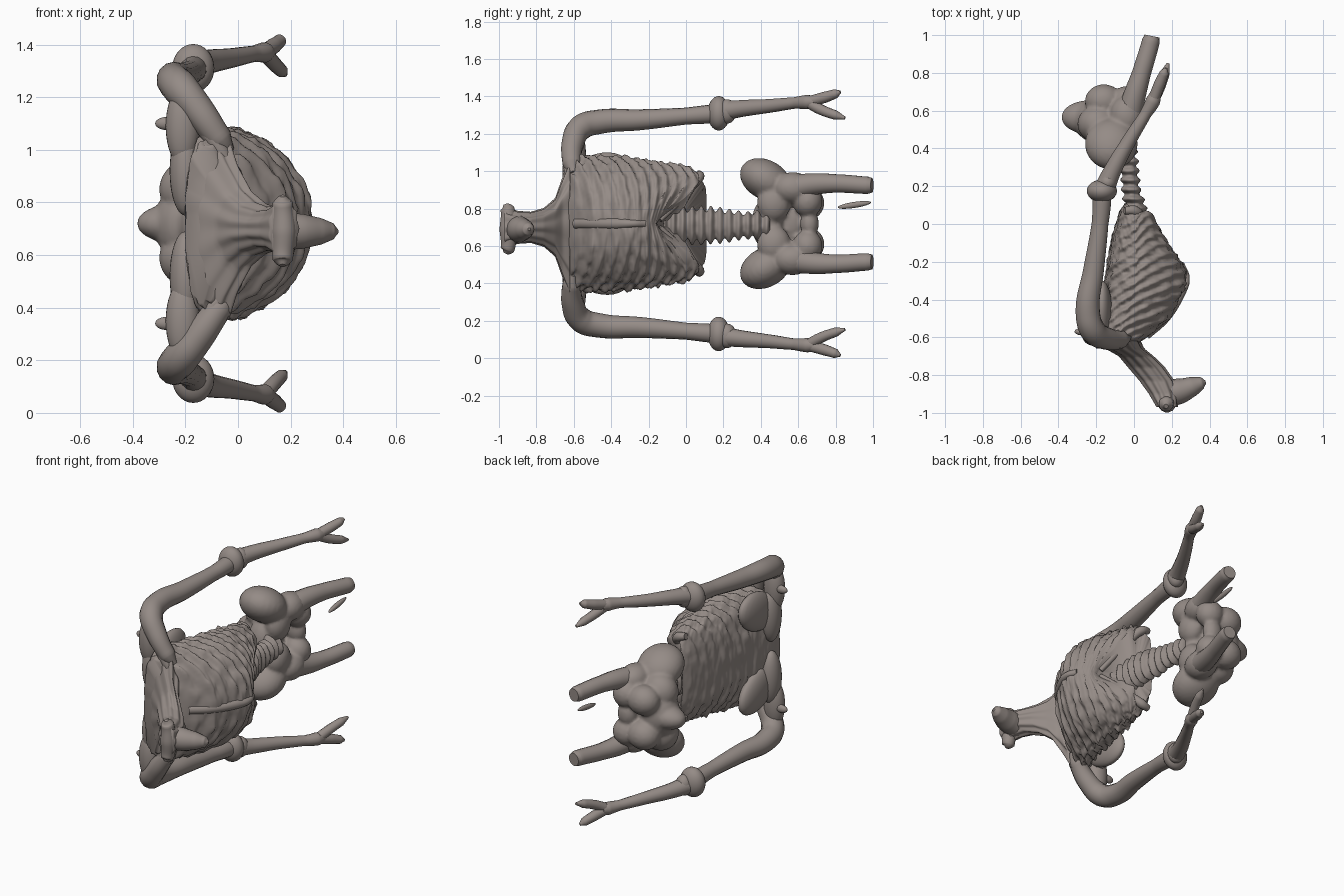
import bpy, bmesh, math
from mathutils import Vector, Matrix, noise

C = 0.72  # height of the body's mirror plane
mat = bpy.data.materials.new("old_bone")
mat.diffuse_color = (0.30, 0.26, 0.24, 1)


def finish(name, bm):
    bmesh.ops.recalc_face_normals(bm, faces=bm.faces)
    me = bpy.data.meshes.new(name)
    bm.to_mesh(me)
    bm.free()
    for p in me.polygons:
        p.use_smooth = True
    ob = bpy.data.objects.new(name, me)
    bpy.context.collection.objects.link(ob)
    me.materials.append(mat)
    return ob


def tube(name, pts):
    """Smooth bone through points (x, y, z, radius)."""
    cu = bpy.data.curves.new(name, 'CURVE')
    cu.dimensions = '3D'
    cu.bevel_depth = 1
    cu.bevel_resolution = 5
    cu.resolution_u = 8
    cu.use_fill_caps = True
    sp = cu.splines.new('BEZIER')
    sp.bezier_points.add(len(pts) - 1)
    for bp, (x, y, z, r) in zip(sp.bezier_points, pts):
        bp.co = (x, y, z)
        bp.radius = r
        bp.handle_left_type = bp.handle_right_type = 'AUTO'
    ob = bpy.data.objects.new(name, cu)
    bpy.context.collection.objects.link(ob)
    cu.materials.append(mat)
    return ob


def loft(name, prof, steps, n, shape, hollow=None):
    """Skin along y; prof rows are (y, back x, front x, half height)."""
    bm = bmesh.new()
    rings = []
    y0, y1 = prof[0][0], prof[-1][0]
    for i in range(steps + 1):
        y = y0 + (y1 - y0) * i / steps
        k = 0
        while k < len(prof) - 2 and prof[k + 1][0] < y:
            k += 1
        a, b = prof[k], prof[k + 1]
        t = (y - a[0]) / (b[0] - a[0])
        xb, xf, h = (a[j] + (b[j] - a[j]) * t for j in (1, 2, 3))
        rings.append([bm.verts.new(shape(y, (xb + xf) / 2, (xf - xb) / 2, h,
                                         2 * math.pi * j / n)) for j in range(n)])
    for r, s in zip(rings, rings[1:]):
        for j in range(n):
            bm.faces.new((r[j], r[(j + 1) % n], s[(j + 1) % n], s[j]))
    bm.faces.new(rings[0])
    if hollow:
        tip = bm.verts.new(hollow)
        for j in range(n):
            bm.faces.new((rings[-1][j], rings[-1][(j + 1) % n], tip))
    else:
        bm.faces.new(rings[-1])
    return finish(name, bm)


def blob(bm, loc, size, rot=0.0):
    m = Matrix.Translation(loc) @ Matrix.Rotation(rot, 4, 'X') @ Matrix.Diagonal((*size, 1))
    bmesh.ops.create_uvsphere(bm, u_segments=24, v_segments=16, radius=1, matrix=m)


# Rib cage: slanted rib ridges, rough skin and an arched lower margin
def rib_shape(y, cx, rx, h, a):
    c, s = math.cos(a), math.sin(a)
    front = max(c, 0)
    ph = (y - 0.14 * c) / 0.066 * 2 * math.pi
    k = 1 + 0.035 * max(-0.5, math.sin(ph)) * min(1, abs(s) * 2.5)
    k += 0.05 * noise.noise(Vector((c * 4, y * 18, s * 5)))
    k += 0.03 * noise.noise(Vector((c * 9, y * 45, s * 11)))
    low = max(0, (y + 0.35) / 0.45)
    yy = y - 0.26 * low ** 2 * front * (1 - abs(s)) - 0.05 * low * abs(s) ** 6
    xx = c ** 1.45 if c > 0 else -abs(c) ** 0.8
    mid = cx - 0.25 * rx  # widest line sits towards the back
    return (mid + (1.25 if c > 0 else 0.75) * rx * k * xx, yy,
            C + h * k * math.copysign(abs(s) ** 0.9, s))


loft("rib_cage", [(-0.66, -0.20, -0.02, 0.30), (-0.60, -0.20, 0.07, 0.355),
                  (-0.50, -0.19, 0.19, 0.355), (-0.32, -0.16, 0.28, 0.35),
                  (-0.20, -0.14, 0.27, 0.335), (-0.08, -0.12, 0.22, 0.32),
                  (0.06, -0.08, 0.17, 0.30), (0.11, -0.05, 0.15, 0.26)],
     150, 96, rib_shape, (-0.05, -0.06, C))

# Breastbone
tube("breastbone", [(0.06, -0.585, C, 0.03), (0.165, -0.49, C, 0.03),
                    (0.245, -0.36, C, 0.03), (0.275, -0.29, C, 0.02),
                    (0.25, -0.22, C, 0.02)])


# Neck with stringy muscle, spreading into the shoulders
def neck_shape(y, cx, rx, h, a):
    k = 1 + 0.05 * math.cos(a * 11)
    return (cx + rx * k * math.cos(a), y, C - 0.02 + h * k * math.sin(a))


loft("neck", [(-0.97, 0.12, 0.23, 0.11), (-0.90, 0.08, 0.23, 0.085),
              (-0.83, 0.03, 0.21, 0.08), (-0.76, -0.03, 0.16, 0.10),
              (-0.70, -0.08, 0.10, 0.15), (-0.66, -0.15, 0.05, 0.26),
              (-0.62, -0.20, 0.03, 0.36)], 40, 88, neck_shape)

# Skull stump: cross bar at the end and jaw pointing forwards
tube("skull_base", [(0.17, -0.965, 0.56, 0.012), (0.17, -0.955, 0.58, 0.038),
                    (0.175, -0.95, 0.69, 0.048), (0.17, -0.955, 0.80, 0.038),
                    (0.17, -0.965, 0.825, 0.012)])
tube("jaw", [(0.15, -0.90, 0.69, 0.075), (0.24, -0.885, 0.69, 0.068),
             (0.31, -0.86, 0.69, 0.052), (0.36, -0.842, 0.69, 0.032),
             (0.38, -0.838, 0.69, 0.008)])


# Lumbar spine with stacked discs
def spine_shape(y, cx, rx, h, a):
    k = 1 + 0.18 * math.sin((y - 0.02) / 0.05 * 2 * math.pi)
    k += 0.1 * noise.noise(Vector((math.cos(a) * 2, y * 25, math.sin(a) * 2)))
    return (cx + rx * k * math.cos(a), y, C - 0.01 + h * k * math.sin(a))


loft("spine", [(-0.12, -0.09, 0.07, 0.09), (0.10, -0.05, 0.06, 0.09),
               (0.18, -0.06, 0.03, 0.085), (0.30, -0.07, 0.02, 0.065),
               (0.45, -0.16, 0.0, 0.07)], 110, 32, spine_shape)

# Pelvis: fused lumps
bm = bmesh.new()
blob(bm, (-0.24, 0.565, C), (0.145, 0.09, 0.075))
blob(bm, (-0.20, 0.55, C), (0.12, 0.12, 0.15))
blob(bm, (-0.12, 0.44, C), (0.10, 0.09, 0.14))
for s in (1, -1):
    blob(bm, (-0.12, 0.425, C + s * 0.235), (0.14, 0.145, 0.105), -s * 0.5)
    blob(bm, (-0.19, 0.53, C + s * 0.13), (0.11, 0.10, 0.11))
    blob(bm, (-0.04, 0.57, C + s * 0.19), (0.09, 0.11, 0.085))
    blob(bm, (-0.16, 0.65, C + s * 0.11), (0.10, 0.09, 0.09))
    blob(bm, (-0.04, 0.65, C + s * 0.12), (0.085, 0.08, 0.085))
    blob(bm, (-0.05, 0.47, C + s * 0.11), (0.07, 0.09, 0.10))
blob(bm, (-0.05, 0.66, C), (0.06, 0.05, 0.08))
pelvis = finish("pelvis", bm)
rm = pelvis.modifiers.new("fuse", 'REMESH')
rm.mode = 'VOXEL'
rm.voxel_size = 0.011
rm.use_smooth_shade = True
sm = pelvis.modifiers.new("soften", 'SMOOTH')
sm.iterations = 3

# Paired parts
for s, side in ((1, "upper"), (-1, "lower")):
    def P(*rows):
        return [(x, y, C + s * d, r) for x, y, d, r in rows]
    tube(f"{side}_upper_arm", P((-0.03, -0.60, 0.27, 0.02), (-0.07, -0.61, 0.32, 0.05),
                                (-0.15, -0.605, 0.43, 0.06), (-0.22, -0.56, 0.515, 0.068),
                                (-0.245, -0.46, 0.545, 0.065), (-0.215, -0.25, 0.555, 0.056),
                                (-0.18, 0.0, 0.575, 0.045), (-0.17, 0.12, 0.585, 0.05),
                                (-0.17, 0.18, 0.59, 0.05)))
    # collarbone, and shoulder blade with its web and spike
    tube(f"{side}_collarbone", P((0.03, -0.59, 0.04, 0.025), (-0.02, -0.61, 0.18, 0.028),
                                 (-0.10, -0.62, 0.33, 0.035), (-0.19, -0.59, 0.44, 0.04)))
    bm = bmesh.new()
    blob(bm, (-0.21, -0.59, C + s * 0.37), (0.065, 0.055, 0.15))
    blob(bm, (-0.17, -0.47, C + s * 0.25), (0.055, 0.18, 0.12), s * 0.4)
    blob(bm, (-0.20, -0.57, C + s * 0.20), (0.06, 0.07, 0.17))
    blob(bm, (-0.27, -0.57, C + s * 0.38), (0.045, 0.02, 0.025))
    finish(f"{side}_shoulder_blade", bm)
    # elbow joint
    bm = bmesh.new()
    blob(bm, (-0.17, 0.175, C + s * 0.59), (0.08, 0.06, 0.092))
    blob(bm, (-0.14, 0.22, C + s * 0.60), (0.05, 0.05, 0.065))
    finish(f"{side}_elbow", bm)
    tube(f"{side}_forearm", P((-0.16, 0.18, 0.60, 0.055), (-0.11, 0.29, 0.615, 0.046),
                              (-0.02, 0.45, 0.63, 0.037), (0.06, 0.58, 0.645, 0.031),
                              (0.10, 0.65, 0.65, 0.039), (0.115, 0.69, 0.65, 0.03)))
    # forked hand
    tube(f"{side}_finger", P((0.10, 0.65, 0.65, 0.03), (0.135, 0.74, 0.675, 0.03),
                             (0.16, 0.80, 0.695, 0.025), (0.17, 0.825, 0.705, 0.008)))
    tube(f"{side}_thumb", P((0.10, 0.65, 0.65, 0.03), (0.135, 0.72, 0.61, 0.028),
                            (0.165, 0.80, 0.58, 0.025), (0.18, 0.85, 0.565, 0.008)))
    # cut thigh bone
    tube(f"{side}_thigh", P((-0.03, 0.56, 0.19, 0.07), (0.0, 0.67, 0.21, 0.06),
                            (0.04, 0.80, 0.215, 0.05), (0.09, 0.97, 0.205, 0.047),
                            (0.095, 0.995, 0.205, 0.04)))
    # thickened lower rib margin
    tube(f"{side}_rib_margin", P((0.14, -0.14, 0.02, 0.015), (0.10, -0.06, 0.10, 0.02),
                                 (0.05, 0.02, 0.19, 0.024), (0.0, 0.07, 0.25, 0.028),
                                 (-0.05, 0.07, 0.265, 0.02)))

# Loose bone splinter beside one thigh
bm = bmesh.new()
blob(bm, (0.07, 0.90, 0.82), (0.015, 0.09, 0.016), 0.15)
finish("splinter", bm)
